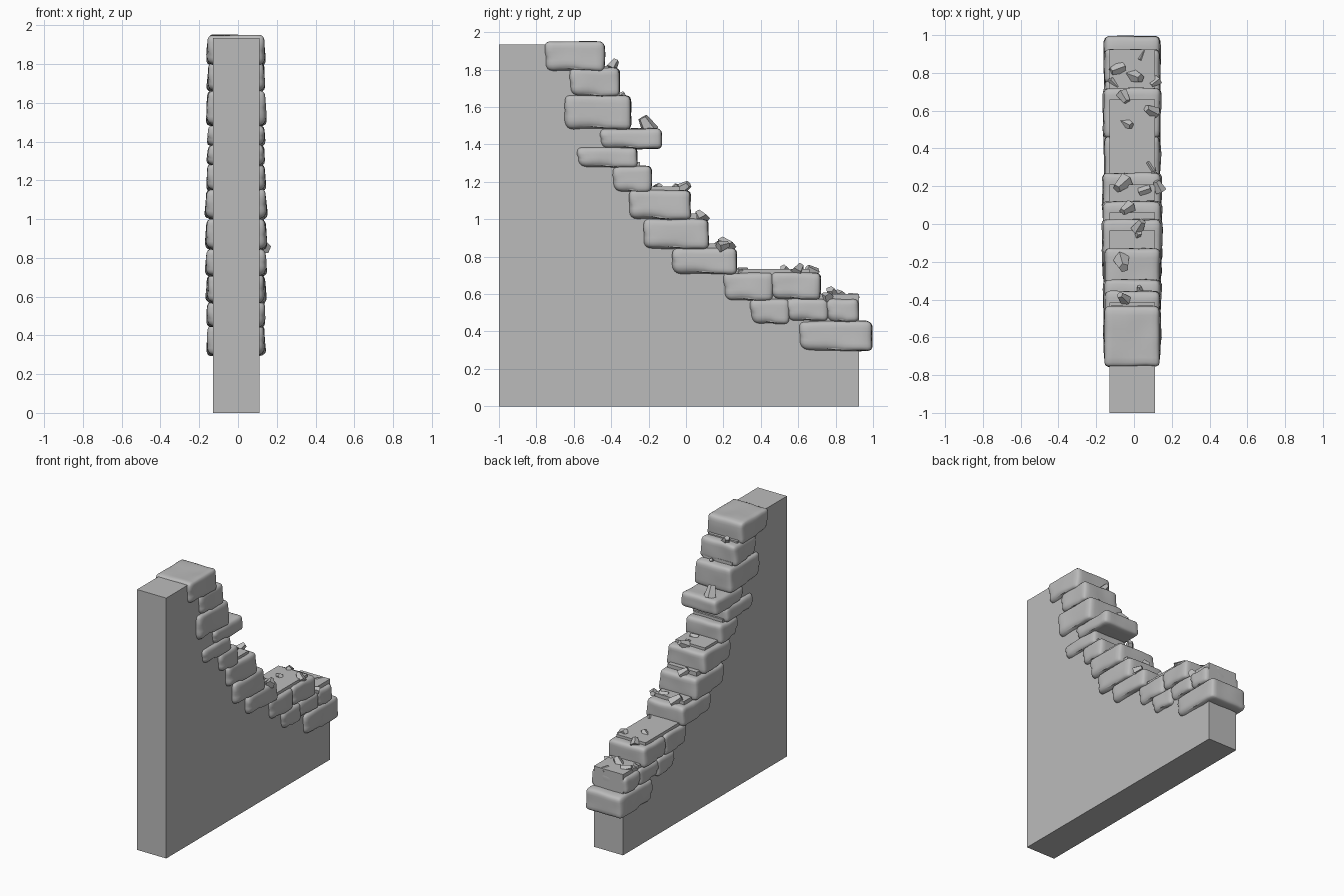
import bpy, bmesh, math, random
from mathutils import Vector, Matrix, noise

random.seed(4)
if "Cube" in bpy.data.objects:
    bpy.data.objects.remove(bpy.data.objects["Cube"])

grey = bpy.data.materials.new("stone_grey")
grey.use_nodes = True
tone = (0.5, 0.5, 0.5, 1)
grey.diffuse_color = tone
grey.node_tree.nodes["Principled BSDF"].inputs["Base Color"].default_value = tone


def finish(name, bm, smooth=False):
    bmesh.ops.recalc_face_normals(bm, faces=bm.faces)
    for f in bm.faces:
        f.smooth = smooth
    mesh = bpy.data.meshes.new(name)
    bm.to_mesh(mesh)
    bm.free()
    mesh.materials.append(grey)
    obj = bpy.data.objects.new(name, mesh)
    bpy.context.collection.objects.link(obj)
    return obj


# Stones from top to bottom: back end, front end, bottom, top
STONES = [
    (-.755, -.435, 1.79, 1.95), (-.62, -.355, 1.655, 1.81),
    (-.65, -.295, 1.48, 1.665), (-.46, -.13, 1.375, 1.485),
    (-.58, -.26, 1.275, 1.385), (-.39, -.185, 1.145, 1.285),
    (-.305, .025, 1.0, 1.155), (-.23, .12, .84, 1.0),
    (-.075, .27, .705, .845), (.2, .465, .565, .715),
    (.455, .72, .57, .715), (.345, .555, .44, .575),
    (.535, .76, .455, .575), (.745, .925, .45, .575),
    (.605, .995, .295, .455),
]
CENTRE_X = -0.01

# Flat wall slab, stepped under the stones
profile = [(-1, 0), (-1, 1.935), (-.5, 1.935)]
for i in (0, 1, 2, 4, 5, 6, 7, 8, 10, 14):
    back, front, low, high = STONES[i]
    y = min(front - .06, .925)
    profile += [(y, profile[-1][1]), (y, low + .03)]
profile += [(.925, profile[-1][1]), (.925, 0)]
bm = bmesh.new()
side = bm.faces.new([bm.verts.new((-.13, y, z)) for y, z in profile])
out = bmesh.ops.extrude_face_region(bm, geom=[side])
bmesh.ops.translate(bm, vec=(.24, 0, 0),
                    verts=[g for g in out["geom"] if isinstance(g, bmesh.types.BMVert)])
finish("wall_slab", bm)


def stone(index, y0, y1, z0, z1):
    """Rounded block with a slightly uneven surface."""
    bm = bmesh.new()
    bmesh.ops.create_cube(bm, size=2)
    bmesh.ops.subdivide_edges(bm, edges=bm.edges, cuts=11, use_grid_fill=True)
    half = Vector((random.uniform(.146, .158), (y1 - y0) / 2, (z1 - z0) / 2))
    middle = Vector((CENTRE_X, (y0 + y1) / 2, (z0 + z1) / 2))
    for v in bm.verts:
        p = Vector([math.sin(c * math.pi / 2) * h for c, h in zip(v.co, half)])
        r = .05 if p.y < 0 and p.z < 0 else .028
        core = Vector([max(r - h, min(h - r, c)) for c, h in zip(p, half)])
        d = p - core
        if d.length > 0:
            p = core + d.normalized() * r
        p.x *= 1 - .03 * p.z / half.z
        p += middle
        p += noise.noise_vector(p * 9 + Vector((index * 3, 0, 0))) * .006
        v.co = p
    finish(f"stone_{index + 1}", bm, True)


for i, s in enumerate(STONES):
    stone(i, *s)

# Loose rubble on the ledges: x, y, ledge height, size
RUBBLE = [
    (.04, .89, .57, .036), (-.09, .82, .575, .048), (.01, .78, .58, .052),
    (-.11, .75, .575, .035), (.11, .75, .575, .035),
    (-.05, .67, .71, .042), (.09, .6, .715, .045), (-.035, .53, .71, .042),
    (.09, .3, .705, .038), (-.065, .21, .845, .055), (.06, .18, .845, .042),
    (.13, .2, .845, .04), (-.04, .08, 1.0, .045), (.03, -.01, 1.155, .045),
    (.02, -.06, 1.15, .035), (.04, -.15, 1.155, .038),
    (-.06, -.21, 1.485, .06), (-.06, -.39, 1.81, .042), (.03, -.345, 1.655, .025),
]
for i, (x, y, z, size) in enumerate(RUBBLE):
    bm = bmesh.new()
    bmesh.ops.create_cone(bm, cap_ends=True, segments=5, radius1=size * .8,
                          radius2=size * .45, depth=size * 1.5)
    turn = (Matrix.Rotation(random.uniform(0, 2 * math.pi), 4, 'Z')
            @ Matrix.Rotation(random.uniform(.5, 1.4), 4, 'X'))
    bmesh.ops.transform(bm, verts=bm.verts, matrix=Matrix.Translation((x, y, z + size * .35)) @ turn)
    finish(f"rubble_{i + 1}", bm)
